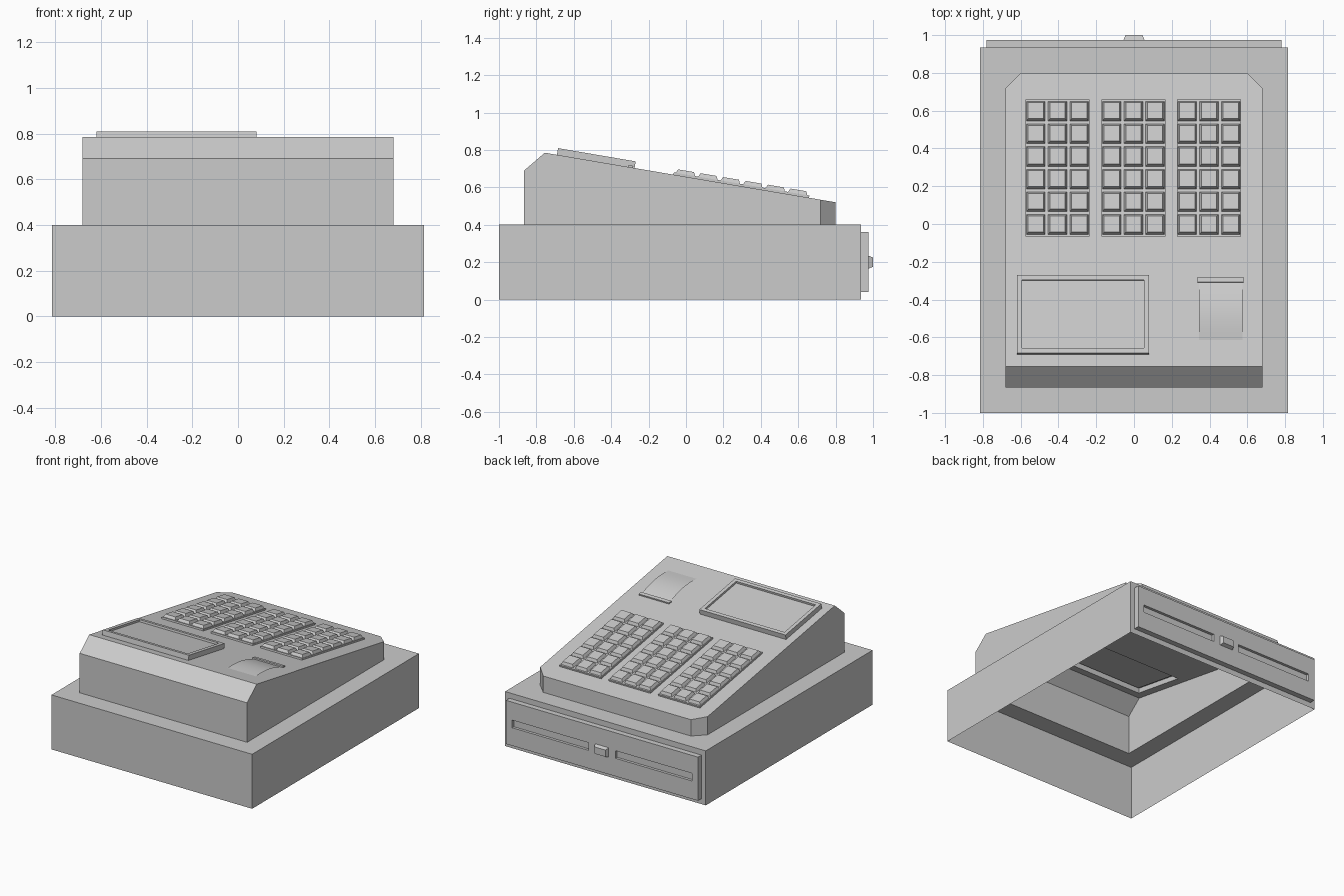
import bpy, bmesh, math
from mathutils import Vector

if "Cube" in bpy.data.objects:
    bpy.data.objects.remove(bpy.data.objects["Cube"])

# Sloping keyboard surface: point and frame helpers
Y0, Z0, Y1, Z1 = -0.755, 0.785, 0.8, 0.52
G = (Z1 - Z0) / (Y1 - Y0)
N = Vector((0, -G, 1)).normalized()


def on_slope(x, y, h):
    return Vector((x, y, Z0 + G * (y - Y0))) + N * h


def finish(name, bm):
    me = bpy.data.meshes.new(name)
    bm.to_mesh(me)
    bm.free()
    ob = bpy.data.objects.new(name, me)
    bpy.context.collection.objects.link(ob)
    return ob


def frustum(bm, place, a0, a1, b0, b1, h0, h1, inset=0.0):
    """Tapered open-bottomed block; place(a, b, h) maps to space."""
    lo = [bm.verts.new(place(a, b, h0)) for a, b in
          ((a0, b0), (a1, b0), (a1, b1), (a0, b1))]
    i = inset
    hi = [bm.verts.new(place(a, b, h1)) for a, b in
          ((a0 + i, b0 + i), (a1 - i, b0 + i), (a1 - i, b1 - i), (a0 + i, b1 - i))]
    for k in range(4):
        j = (k + 1) % 4
        bm.faces.new((lo[k], lo[j], hi[j], hi[k]))
    return bm.faces.new(hi)


def carve(bm, test, planes):
    """Split the faces passing test along axis planes."""
    for axis, value in planes:
        co, no = Vector(), Vector()
        co[axis], no[axis] = value, 1
        faces = [f for f in bm.faces if test(f)]
        geom = faces + list({e for f in faces for e in f.edges}) + \
            list({v for f in faces for v in f.verts})
        bmesh.ops.bisect_plane(bm, geom=geom, plane_co=co, plane_no=no)
    bm.normal_update()


# Drawer housing: walls and a top rim open under the upper body
W, C = 0.68, 0.08
bm = bmesh.new()
top = frustum(bm, lambda a, b, h: Vector((a, b, h)), -0.815, 0.815, -1, 0.935, 0, 0.4)
rim = list(top.edges)
bm.faces.remove(top)
foot = [(-W, -0.865), (W, -0.865), (W, 0.8 - C), (W - C, 0.8), (C - W, 0.8), (-W, 0.8 - C)]
vs = [bm.verts.new((x, y, 0.4)) for x, y in foot]
rim += [bm.edges.new((vs[i - 1], vs[i])) for i in range(6)]
bmesh.ops.triangle_fill(bm, edges=rim, use_beauty=True, normal=(0, 0, 1))
bmesh.ops.recalc_face_normals(bm, faces=bm.faces)
finish("drawer_housing", bm)

# Upper body: side profile extruded across, clipped at the keyboard corners
bm = bmesh.new()
prof = [(-0.865, 0.4), (-0.865, 0.69), (Y0, Z0), (Y1, Z1), (Y1, 0.4)]
sides = [[bm.verts.new((x, y, z)) for y, z in prof] for x in (-W, W)]
for s in sides:
    bm.faces.new(s)
for i in range(5):
    bm.faces.new((sides[0][i - 1], sides[0][i], sides[1][i], sides[1][i - 1]))
bmesh.ops.recalc_face_normals(bm, faces=bm.faces)
for s in (-1, 1):
    r = bmesh.ops.bisect_plane(bm, geom=bm.verts[:] + bm.edges[:] + bm.faces[:],
                               plane_co=(s * W, 0.8 - C, 0), plane_no=(s, 1, 0),
                               clear_outer=True)
    cut = [e for e in r["geom_cut"] if isinstance(e, bmesh.types.BMEdge)]
    bmesh.ops.edgeloop_fill(bm, edges=cut)
bmesh.ops.recalc_face_normals(bm, faces=bm.faces)
bm.normal_update()
bmesh.ops.delete(bm, geom=[f for f in bm.faces if f.normal.z < -0.9], context='FACES')

# Display: raised frame with sunken glass, pulled out of the slope
carve(bm, lambda f: f.normal.dot(N) > 0.999,
      [(0, -0.62), (0, 0.08), (1, -0.69), (1, -0.275)])
disp = [f for f in bm.faces if f.normal.dot(N) > 0.999
        and (f.calc_center_median().xy - Vector((-0.27, -0.48))).length < 0.05]
bmesh.ops.inset_individual(bm, faces=disp, thickness=0, depth=0.036)
bmesh.ops.inset_individual(bm, faces=disp, thickness=0.038, depth=0)
bmesh.ops.inset_individual(bm, faces=disp, thickness=0, depth=-0.015)
finish("upper_body", bm)

# Three key blocks, each a thin plate with 3 x 6 tapered keys
for name, cx in (("left", -0.405), ("middle", -0.003), ("right", 0.397)):
    bm = bmesh.new()
    frustum(bm, on_slope, cx - 0.169, cx + 0.169, -0.067, 0.658, 0, 0.012)
    for c in range(3):
        for r in range(6):
            x, y = cx + (c - 1) * 0.115, -0.003 + r * 0.12
            frustum(bm, on_slope, x - 0.05, x + 0.05, y - 0.054, y + 0.05,
                    0.012, 0.032, 0.01)
    finish(name + "_keys", bm)

# Receipt slot lip and the gently arched paper
bm = bmesh.new()
frustum(bm, on_slope, 0.335, 0.58, -0.31, -0.283, 0, 0.01)
finish("receipt_slot", bm)
bm = bmesh.new()
rows = []
for i in range(11):
    t = i / 10
    h = 0.02 * math.sin(math.pi * t) - 0.001
    rows.append([bm.verts.new(on_slope(x, -0.3 - 0.32 * t, h)) for x in (0.345, 0.575)])
for a, b in zip(rows, rows[1:]):
    f = bm.faces.new((a[0], b[0], b[1], a[1]))
    f.smooth = True
finish("receipt_paper", bm)


# Drawer front with two recessed grips
def on_front(a, b, h):
    return Vector((-a, h, b))


bm = bmesh.new()
frustum(bm, on_front, -0.78, 0.78, 0.04, 0.36, 0.935, 0.975)
bm.normal_update()
carve(bm, lambda f: f.normal.y > 0.99,
      [(0, -0.73), (0, -0.11), (0, 0.11), (0, 0.73), (2, 0.172), (2, 0.228)])
grips = [f for f in bm.faces if f.normal.y > 0.99
         and abs(f.calc_center_median().z - 0.2) < 0.02
         and abs(abs(f.calc_center_median().x) - 0.42) < 0.05]
bmesh.ops.inset_individual(bm, faces=grips, thickness=0, depth=-0.02)
finish("drawer_front", bm)

# Drawer latch
bm = bmesh.new()
frustum(bm, on_front, -0.055, 0.055, 0.165, 0.235, 0.975, 1.0, 0.01)
finish("drawer_latch", bm)
